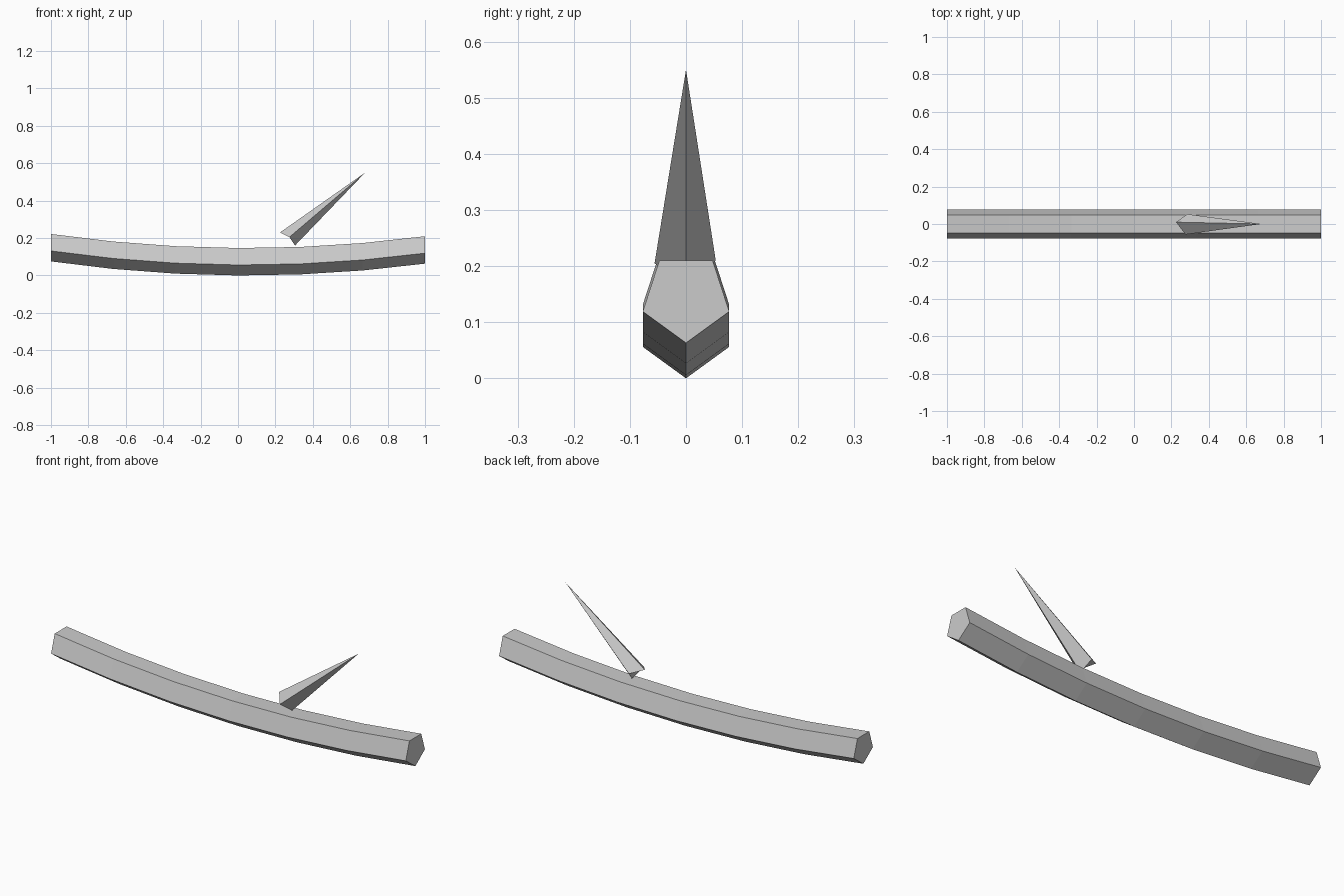
import bpy
import bmesh
from math import sin, cos, tau

cube = bpy.data.objects.get("Cube")
if cube:
    bpy.data.objects.remove(cube)

grey = bpy.data.materials.new("light_grey")
grey.use_nodes = True
colour = (0.6, 0.6, 0.6, 1)
grey.diffuse_color = colour
grey.node_tree.nodes["Principled BSDF"].inputs["Base Color"].default_value = colour


def finish(bm, name):
    bmesh.ops.recalc_face_normals(bm, faces=bm.faces)
    mesh = bpy.data.meshes.new(name)
    bm.to_mesh(mesh)
    bm.free()
    mesh.materials.append(grey)
    obj = bpy.data.objects.new(name, mesh)
    bpy.context.scene.collection.objects.link(obj)
    return obj


# Sagging five-sided branch: upright pentagon rings along a shallow arc
SIDES, SEGMENTS, RADIUS = 5, 6, 0.081
bm = bmesh.new()
rings = []
for i in range(SEGMENTS + 1):
    x = -1 + 2 * i / SEGMENTS
    sag = 0.069 * x * x - 0.006 * x
    ring = []
    for k in range(SIDES):
        a = tau * k / SIDES
        ring.append(bm.verts.new((x, RADIUS * sin(a), sag + RADIUS * (1 - cos(a)))))
    rings.append(ring)
for r, s in zip(rings, rings[1:]):
    for k in range(SIDES):
        n = (k + 1) % SIDES
        bm.faces.new((r[k], r[n], s[n], s[k]))
bm.faces.new(rings[0])
bm.faces.new(rings[-1])
finish(bm, "branch")

# Four-sided thorn with a notched base
bm = bmesh.new()
tip = bm.verts.new((0.68, 0, 0.55))
upper, front, lower, back = base = [bm.verts.new(p) for p in (
    (0.225, 0.01, 0.23), (0.275, -0.056, 0.205),
    (0.305, 0, 0.16), (0.285, 0.053, 0.21))]
for k in range(4):
    bm.faces.new((base[k], base[(k + 1) % 4], tip))
bm.faces.new((upper, front, back))
bm.faces.new((lower, front, back))
finish(bm, "thorn")
